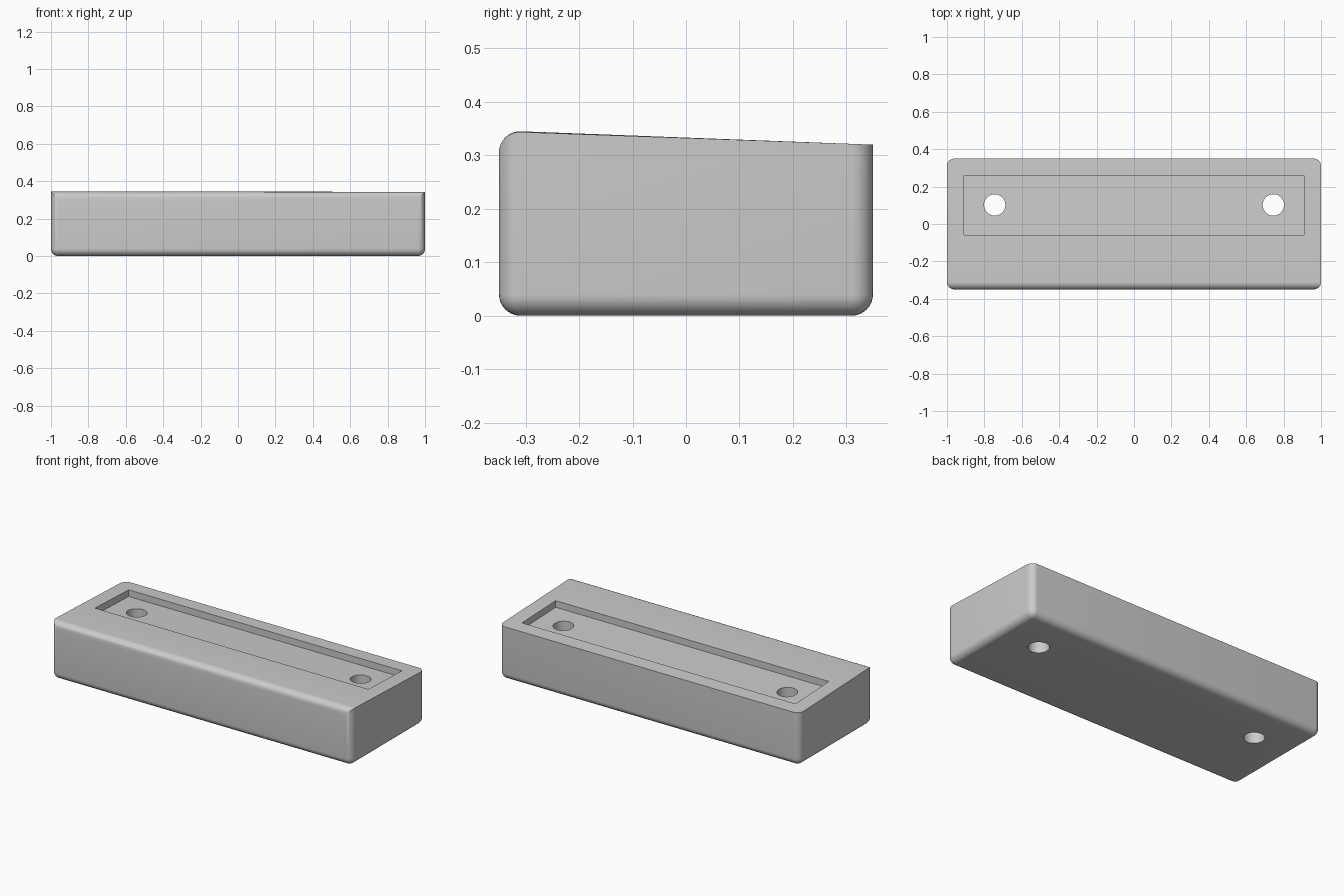
import bpy
import bmesh
import math
from mathutils import Matrix, Vector

default = bpy.data.objects.get("Cube")
if default:
    bpy.data.objects.remove(default, do_unlink=True)

HALF_X, HALF_Y = 1.0, 0.35
FRONT_TOP, BACK_TOP = 0.345, 0.32
RADIUS = 0.04


def top_z(y):
    """Height of the sloping top at depth y."""
    return FRONT_TOP + (BACK_TOP - FRONT_TOP) * (y + HALF_Y) / (2 * HALF_Y)


def add_object(name, bm):
    mesh = bpy.data.meshes.new(name)
    bmesh.ops.recalc_face_normals(bm, faces=bm.faces)
    bm.to_mesh(mesh)
    bm.free()
    obj = bpy.data.objects.new(name, mesh)
    bpy.context.collection.objects.link(obj)
    return obj


def box(half_x, y0, y1, bottom, top):
    """Box whose bottom and top heights are functions of depth."""
    bm = bmesh.new()
    bmesh.ops.create_cube(bm, size=2)
    for v in bm.verts:
        y = y1 if v.co.y > 0 else y0
        v.co = Vector((v.co.x * half_x, y, top(y) if v.co.z > 0 else bottom(y)))
    return bm


grey = bpy.data.materials.new("light grey")
grey.use_nodes = True
colour = (0.6, 0.6, 0.6, 1)
grey.diffuse_color = colour
grey.node_tree.nodes["Principled BSDF"].inputs["Base Color"].default_value = colour

# Body: every edge rounded except the sides and back of the top
bm = box(HALF_X, -HALF_Y, HALF_Y, lambda y: 0, top_z)


def is_rounded(edge):
    if any(v.co.z < 0.1 for v in edge.verts):
        return True
    return all(v.co.y < 0 for v in edge.verts)


bmesh.ops.bevel(bm, geom=[e for e in bm.edges if is_rounded(e)], offset=RADIUS,
                offset_type='OFFSET', segments=8, profile=0.5, affect='EDGES')
body = add_object("body", bm)
body.data.materials.append(grey)

# Shallow rectangular recess, parallel to the top
cutters = [add_object("recess_cutter", box(0.91, -0.06, 0.26,
                                           lambda y: top_z(y) - 0.04,
                                           lambda y: top_z(y) + 0.1))]

# Two through holes
for side, x in (("left", 0.745), ("right", -0.745)):
    bm = bmesh.new()
    bmesh.ops.create_cone(bm, cap_ends=True, segments=48, radius1=0.057, radius2=0.057,
                          depth=1, matrix=Matrix.Translation((x, 0.102, 0.2)))
    cutters.append(add_object(side + "_hole_cutter", bm))

bpy.ops.object.select_all(action='DESELECT')
bpy.context.view_layer.objects.active = body
body.select_set(True)
for cutter in cutters:
    cutter.hide_render = True
    cut = body.modifiers.new(cutter.name, 'BOOLEAN')
    cut.operation = 'DIFFERENCE'
    cut.solver = 'EXACT'
    cut.object = cutter
    bpy.ops.object.modifier_apply(modifier=cut.name)
for cutter in cutters:
    bpy.data.objects.remove(cutter, do_unlink=True)

bpy.ops.object.shade_smooth_by_angle(angle=math.radians(30))
